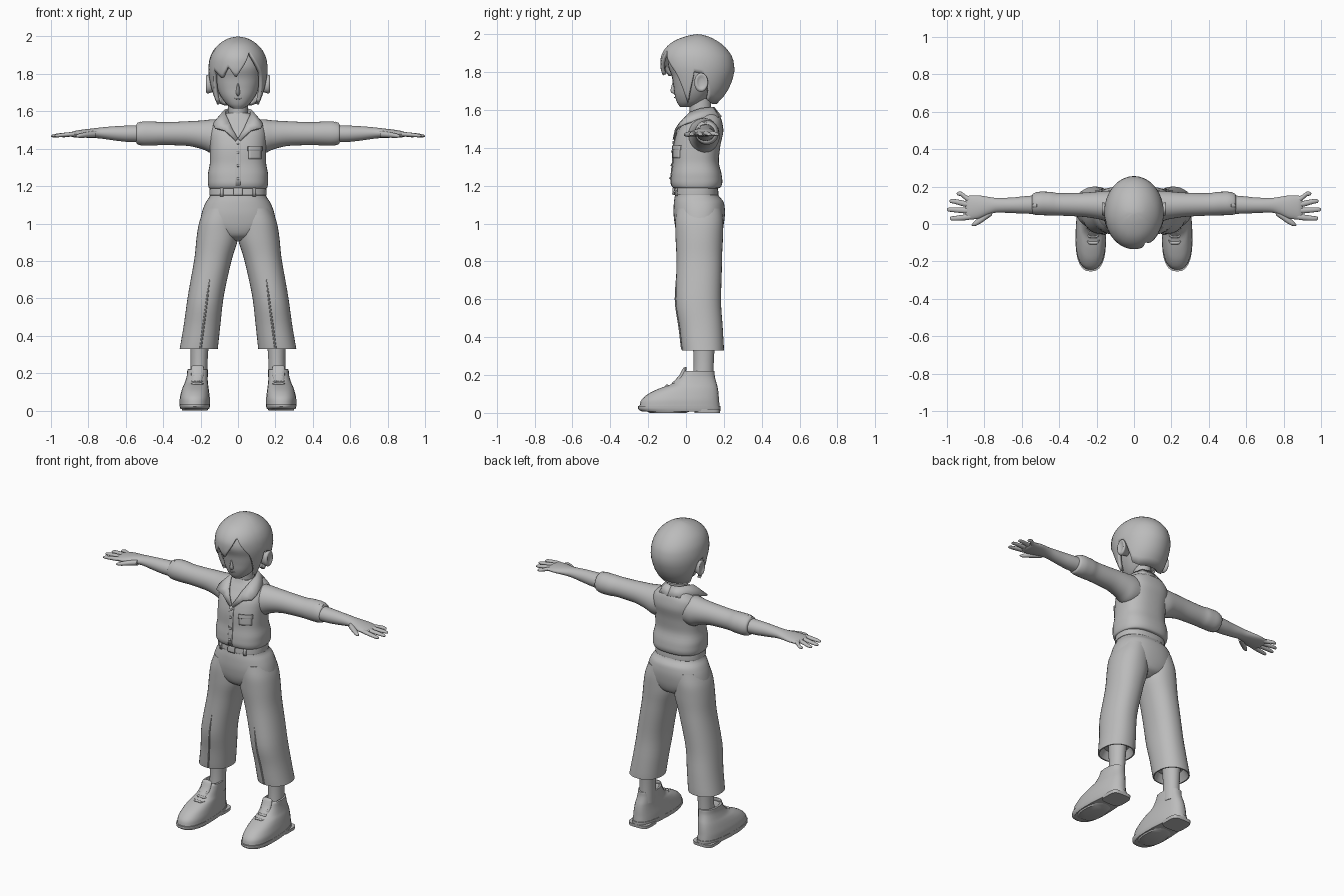
import bpy, bmesh, math

GREY = bpy.data.materials.new("plain grey")
GREY.diffuse_color = (0.5, 0.5, 0.5, 1)


def finish(name, bm, mirror=False, solid=0.0, angle=40, fix=True):
    if fix:
        bmesh.ops.recalc_face_normals(bm, faces=bm.faces)
    me = bpy.data.meshes.new(name)
    bm.to_mesh(me)
    bm.free()
    me.materials.append(GREY)
    me.shade_smooth()
    me.set_sharp_from_angle(angle=math.radians(angle))
    ob = bpy.data.objects.new(name, me)
    bpy.context.collection.objects.link(ob)
    if solid:
        m = ob.modifiers.new("thickness", 'SOLIDIFY')
        m.thickness, m.offset = solid, -1
    if mirror:
        ob.modifiers.new("mirror", 'MIRROR')
    return ob


def dense(rings, k=4):
    """Monotone smooth interpolation between the given rings."""
    def slope(i, j):
        if i in (0, len(rings) - 1):
            o = 1 if i == 0 else -1
            return (rings[i + o][j] - rings[i][j]) * o
        a, b = rings[i][j] - rings[i - 1][j], rings[i + 1][j] - rings[i][j]
        return 2 * a * b / (a + b) if a * b > 0 else 0
    out = []
    for i in range(len(rings) - 1):
        for s in range(k):
            t = s / k
            out.append([(1 + 2 * t) * (1 - t) ** 2 * p + t * (1 - t) ** 2 * slope(i, j)
                        + t * t * (3 - 2 * t) * q + t * t * (t - 1) * slope(i + 1, j)
                        for j, (p, q) in enumerate(zip(rings[i], rings[i + 1]))])
    return out + [list(rings[-1])]


def loft(name, rings, axis='z', n=28, p=2.0, k=4, mirror=False, taper=0.0):
    """Rings are (position on axis, centre 1, centre 2, radius 1, radius 2)."""
    bm = bmesh.new()
    loops = []
    for a, c1, c2, r1, r2 in dense(rings, k):
        loop = []
        for i in range(n):
            u = 2 * math.pi * i / n
            c, s = math.cos(u), math.sin(u)
            c = math.copysign(abs(c) ** (2 / p), c)
            s = math.copysign(abs(s) ** (2 / p), s)
            d1, d2 = c1 + r1 * c * (1 - taper * s), c2 + r2 * s
            loop.append(bm.verts.new((d1, d2, a) if axis == 'z' else (a, d1, d2)))
        loops.append(loop)
    for A, B in zip(loops, loops[1:]):
        for i in range(n):
            bm.faces.new((A[i], A[(i + 1) % n], B[(i + 1) % n], B[i]))
    bm.faces.new(loops[0][::-1])
    bm.faces.new(loops[-1])
    return finish(name, bm, mirror)


def fb(z, rx, front, back, cx=0.0):
    """Ring given by its front and back y."""
    return (z, cx, (front + back) / 2, rx, (back - front) / 2)


def ring_at(rings, z):
    d = sorted(dense(rings, 8))
    for a, b in zip(d, d[1:]):
        if a[0] <= z <= b[0]:
            t = (z - a[0]) / max(b[0] - a[0], 1e-9)
            return [p + (q - p) * t for p, q in zip(a, b)]
    return d[0] if z < d[0][0] else d[-1]


def front_y(rings, x, z, p):
    _, cx, cy, rx, ry = ring_at(rings, z)
    return cy - ry * max(0, 1 - min(1, abs(x - cx) / rx) ** p) ** (1 / p)


def patch(name, rings, p, x0, x1, z0, z1, lift=0.006, mirror=False, n=6):
    """Thin plate lying on the front of a lofted part."""
    bm = bmesh.new()
    g = []
    for i in range(n + 1):
        x = x0 + (x1 - x0) * i / n
        g.append([bm.verts.new((x, front_y(rings, x, z, p) - lift, z))
                  for z in [z0 + (z1 - z0) * j / n for j in range(n + 1)]])
    for i in range(n):
        for j in range(n):
            bm.faces.new((g[i][j], g[i + 1][j], g[i + 1][j + 1], g[i][j + 1]))
    return finish(name, bm, mirror, 0.009, fix=False)


# head, nose, neck, ears
loft("head", [fb(1.615, .028, -.03, .03), fb(1.635, .058, -.045, .08), fb(1.68, .092, -.06, .13),
              fb(1.73, .114, -.067, .17), fb(1.78, .125, -.076, .19), fb(1.84, .13, -.095, .2),
              fb(1.92, .1, -.07, .17), fb(1.95, .05, -.02, .12)], p=2.2)
loft("nose", [(1.68, 0, -.055, .004, .004), (1.7, 0, -.062, .011, .02), (1.75, 0, -.062, .005, .008)], n=12)
loft("mouth", [(-.018, -.057, 1.668, .002, .002), (0, -.06, 1.666, .004, .003),
               (.018, -.057, 1.668, .002, .002)], 'x', n=8)
loft("neck", [fb(1.5, .07, .01, .15), fb(1.57, .053, .02, .135), fb(1.66, .052, .015, .13)])
loft("ear", [(.11, .07, 1.74, .02, .03), (.145, .075, 1.742, .03, .042), (.163, .08, 1.745, .036, .05),
             (.172, .082, 1.747, .028, .04), (.166, .08, 1.745, .012, .02)], 'x', mirror=True)

# hair: dome whose lower edge varies with direction (0 = front, degrees)
HAIR = [fb(1.62, .112, -.055, .15), fb(1.66, .128, -.08, .19), fb(1.71, .143, -.1, .225),
        fb(1.77, .154, -.118, .248), fb(1.82, .159, -.134, .256), fb(1.87, .154, -.134, .248),
        fb(1.92, .135, -.113, .217), fb(1.96, .1, -.07, .172), fb(1.985, .062, -.012, .125),
        fb(1.995, .035, .025, .095), fb(2.0, .001, .059, .061)]
EDGE = [(-180, 1.632), (-140, 1.632), (-118, 1.65), (-108, 1.72), (-100, 1.79), (-84, 1.8), (-76, 1.71),
        (-69, 1.635), (-62, 1.7), (-54, 1.82), (-44, 1.8), (-34, 1.773), (-20, 1.84), (-4, 1.778),
        (16, 1.865), (26, 1.92), (38, 1.86), (52, 1.8), (62, 1.7), (69, 1.635), (76, 1.71), (84, 1.8),
        (100, 1.79), (108, 1.72), (118, 1.65), (140, 1.632), (180, 1.632)]
bm = bmesh.new()
cols = []
ROWS = 16
for d in range(-180, 180, 3):
    zb = next(a[1] + (b[1] - a[1]) * (d - a[0]) / (b[0] - a[0])
              for a, b in zip(EDGE, EDGE[1:]) if a[0] <= d <= b[0])
    t, col = math.radians(d), []
    for r in range(1, ROWS + 1):
        z = 2 - (2 - zb) * (r / ROWS) ** 1.7
        _, _, cy, rx, ry = ring_at(HAIR, z)
        col.append(bm.verts.new((rx * math.sin(t), cy - ry * math.cos(t), z)))
    cols.append(col)
top = bm.verts.new((0, .06, 2))
for A, B in zip(cols, cols[1:] + cols[:1]):
    bm.faces.new((top, A[0], B[0]))
    for r in range(ROWS - 1):
        bm.faces.new((A[r], A[r + 1], B[r + 1], B[r]))
finish("hair", bm, solid=.02, fix=False, angle=50)

# shirt body, collar, pocket, placket, buttons
SHIRT = [fb(1.185, .145, -.05, .165), fb(1.19, .155, -.07, .182), fb(1.22, .161, -.08, .192),
         fb(1.26, .161, -.078, .188), fb(1.33, .15, -.07, .173), fb(1.4, .15, -.068, .18),
         fb(1.47, .153, -.052, .195), fb(1.53, .143, -.015, .192), fb(1.565, .105, .008, .18),
         fb(1.59, .065, .02, .155)]
loft("shirt", SHIRT, p=2.5, n=40)
COLLAR = [((0, .15, 1.615), (0, .19, 1.565)), ((.05, .135, 1.615), (.075, .17, 1.56)),
          ((.072, .08, 1.61), (.115, .09, 1.56)), ((.07, .02, 1.59), (.135, .0, 1.535)),
          ((.045, -.03, 1.54), (.125, -.045, 1.515)), ((.032, -.046, 1.51), (.07, -.058, 1.5)),
          ((0, -.068, 1.455), (.012, -.07, 1.445))]
bm = bmesh.new()
pairs = [[bm.verts.new(v) for v in c] for c in COLLAR]
for A, B in zip(pairs, pairs[1:]):
    bm.faces.new((A[0], A[1], B[1], B[0]))
finish("collar", bm, True, .012, 30)
patch("chest_pocket", SHIRT, 2.5, .058, .125, 1.345, 1.41)
patch("pocket_flap", SHIRT, 2.5, .054, .13, 1.388, 1.412, .01)
patch("placket", SHIRT, 2.5, -.014, .014, 1.2, 1.455, .004)
for i, z in enumerate((1.24, 1.31, 1.38, 1.43)):
    patch("button_%d" % i, SHIRT, 2.5, -.006, .006, z - .006, z + .006, .009, n=2)

# sleeves with rolled cuffs, forearms, hands
loft("sleeve", [(.06, .095, 1.465, .075, .085), (.13, .095, 1.465, .083, .092), (.19, .1, 1.474, .074, .077),
                (.28, .103, 1.481, .064, .065), (.4, .105, 1.481, .06, .061), (.45, .109, 1.481, .063, .064),
                (.5, .11, 1.481, .063, .065), (.54, .107, 1.48, .055, .055), (.545, .106, 1.48, .046, .045)],
     'x', mirror=True)
loft("cuff_tab", [(.515, .1, 1.53, .012, .004), (.52, .1, 1.535, .014, .01), (.54, .1, 1.53, .012, .008)],
     'x', n=10, mirror=True)
loft("forearm", [(.5, .105, 1.48, .05, .046), (.58, .102, 1.48, .047, .044), (.66, .1, 1.482, .041, .038),
                 (.73, .1, 1.484, .039, .03), (.78, .097, 1.483, .048, .025), (.84, .09, 1.48, .063, .021),
                 (.885, .087, 1.477, .064, .015), (.9, .087, 1.476, .05, .008)], 'x', mirror=True)
for fname, y0, x1, y1 in (("index", .037, .985, .03), ("middle", .072, 1.0, .077),
                          ("ring", .105, .987, .122), ("little", .135, .948, .162)):
    loft(fname + "_finger", [(.85, y0 + (.085 - y0) * .2, 1.478, .015, .012), (.89, y0, 1.477, .016, .012),
                             (x1 - .02, y1, 1.47, .012, .009), (x1 - .005, y1, 1.468, .009, .006),
                             (x1, y1, 1.467, .002, .002)], 'x', n=12, mirror=True)
loft("thumb", [(.76, .065, 1.478, .02, .018), (.81, .03, 1.474, .02, .015), (.85, .003, 1.469, .014, .011),
               (.868, -.006, 1.467, .003, .003)], 'x', n=12, mirror=True)

# belt, buckle, loops
BELT = [fb(1.15, .15, -.06, .168), fb(1.152, .153, -.063, .171), fb(1.188, .151, -.06, .169),
        fb(1.195, .14, -.055, .16)]
loft("belt", BELT, p=2.4, n=40)
patch("belt_buckle", BELT, 2.4, -.024, .024, 1.15, 1.19, .01)
patch("belt_loop", BELT, 2.4, .08, .096, 1.145, 1.2, .01, True, 3)

# trousers
HIPS = [fb(.91, .05, .0, .13), fb(.94, .13, -.04, .18), fb(1.0, .203, -.06, .2), fb(1.06, .193, -.066, .206),
        fb(1.11, .174, -.064, .2), fb(1.15, .15, -.058, .172), fb(1.19, .145, -.053, .163)]
loft("trouser_hips", HIPS, p=2.3, n=40)
LEG = [(.33, .21, .09, .102, .11), (.45, .193, .08, .098, .114), (.6, .174, .065, .096, .12),
       (.8, .135, .07, .1, .12), (.92, .111, .07, .111, .125), (1.0, .103, .07, .106, .127),
       (1.08, .085, .07, .095, .12)]
loft("trouser_leg", [(.38, .205, .09, .07, .08), (.335, .21, .09, .092, .1), (.33, .21, .09, .095, .103)] + LEG,
     p=2.2, n=36, mirror=True)
loft("trouser_crease", [(z, x, front_y(LEG, x, z, 2.2), r, r) for z, x, r in
                        ((.335, .2, .006), (.45, .185, .006), (.6, .165, .005), (.7, .152, .002))],
     n=8, mirror=True)

# ankles and boots
loft("ankle", [(.15, .21, .09, .045, .055), (.25, .208, .093, .045, .053), (.4, .205, .095, .052, .06)],
     mirror=True)
loft("boot", [fb(.025, .08, -.247, .178, .231), fb(.06, .08, -.24, .175, .231), fb(.1, .074, -.2, .172, .229),
              fb(.13, .067, -.138, .168, .226), fb(.155, .06, -.072, .162, .222), fb(.195, .055, -.032, .152, .217),
              fb(.22, .054, -.015, .15, .216), fb(.222, .045, .0, .142, .215), fb(.19, .04, .01, .135, .214)],
     p=2.4, mirror=True, taper=.1)
loft("boot_sole", [fb(.008, .076, -.235, .18, .231), fb(.022, .08, -.254, .182, .231),
                   fb(.036, .081, -.254, .182, .231)], p=2.5, mirror=True, taper=.1, k=2)
loft("boot_heel", [fb(0, .068, .045, .18, .23), fb(.02, .07, .045, .182, .23)], p=4, mirror=True, k=1)
loft("boot_tread", [fb(0, .066, -.19, .0, .231), fb(.012, .072, -.215, .03, .231)], p=2.5, mirror=True, k=1)
loft("boot_tongue", [(.15, .22, -.05, .03, .03), (.2, .217, -.02, .033, .015), (.235, .216, -.006, .033, .01),
                     (.242, .216, -.003, .022, .005)], mirror=True)
for i, (y, z) in enumerate(((-.105, .143), (-.07, .158), (-.045, .18), (-.026, .205))):
    loft("lace_%d" % i, [(.182, y + .025, z - .004, .005, .005), (.2, y + .004, z, .008, .007),
                         (.236, y + .004, z, .008, .007), (.256, y + .025, z - .004, .005, .005)],
         'x', n=10, mirror=True)
